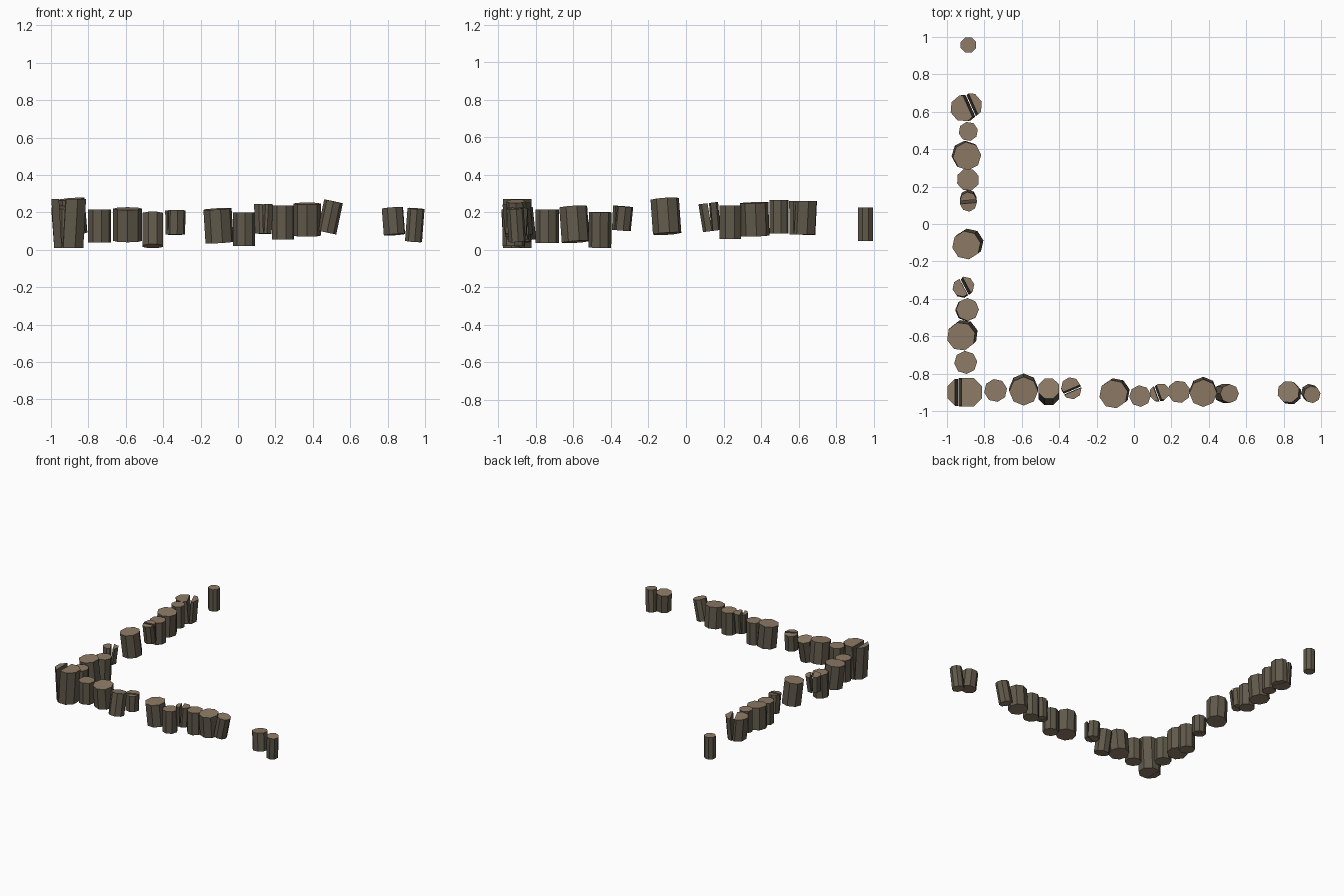
import bpy, bmesh, math
from mathutils import Vector, Matrix

if "Cube" in bpy.data.objects:
    bpy.data.objects.remove(bpy.data.objects["Cube"])


def material(name, rgb):
    m = bpy.data.materials.new(name)
    m.diffuse_color = (*rgb, 1)
    m.use_nodes = True
    m.node_tree.nodes["Principled BSDF"].inputs["Base Color"].default_value = m.diffuse_color
    return m


BARK = material("bark", (0.118, 0.100, 0.070))
CUT = material("cut_wood", (0.270, 0.196, 0.132))
SIDES = 8


def post(name, base, top, z0, z1, r, turn=22.5, split=None):
    """Octagonal log from base (x, y) to top (x, y) between heights z0 and z1.
    split = (crack angle, crack offset, opening) cleaves it into two spreading halves."""
    lean = Vector((top[0] - base[0], top[1] - base[1], z1 - z0))
    axis = lean.normalized()
    sag = r * math.hypot(axis.x, axis.y)
    mid = Vector((base[0] + top[0], base[1] + top[1], z0 + z1)) / 2
    length = (z1 - z0 - 2 * sag) / axis.z
    rot = Vector((0, 0, 1)).rotation_difference(axis).to_matrix().to_4x4()

    bm = bmesh.new()
    for side in ((1, -1) if split else (0,)):
        part = bmesh.new()
        bmesh.ops.create_cone(part, cap_ends=True, segments=SIDES, radius1=r, radius2=r,
                              depth=length, matrix=Matrix.Rotation(math.radians(turn), 4, 'Z'))
        if side:
            # keep one half, close it, push its top outwards
            a = math.radians(split[0] + 90)
            n = Vector((math.cos(a), math.sin(a), 0))
            bmesh.ops.bisect_plane(part, geom=part.verts[:] + part.edges[:] + part.faces[:],
                                   plane_co=n * split[1], plane_no=n * side, clear_inner=True)
            bmesh.ops.holes_fill(part, edges=[e for e in part.edges if e.is_boundary], sides=0)
            for v in part.verts:
                v.co += n * side * (split[2] if v.co.z > 0 else 0.002)
        bmesh.ops.recalc_face_normals(part, faces=part.faces[:])
        # sawn ends are lighter than the bark
        for f in part.faces:
            f.material_index = 1 if abs(f.normal.z) > 0.8 else 0
        tmp = bpy.data.meshes.new("part")
        part.to_mesh(tmp)
        part.free()
        bm.from_mesh(tmp)
        bpy.data.meshes.remove(tmp)
    bm.transform(Matrix.Translation(mid) @ rot)
    me = bpy.data.meshes.new(name)
    bm.to_mesh(me)
    bm.free()
    me.materials.append(BARK)
    me.materials.append(CUT)
    bpy.context.collection.objects.link(bpy.data.objects.new(name, me))


# corner log, split
post("corner_post", (-.905, -.9), (-.905, -.9), 0.01, .272, .082, 22.5, (90, .035, .017))

# front row
post("front_post_1", (-.74, -.89), (-.74, -.89), .04, .215, .062, 10)
post("front_post_2", (-.59, -.875), (-.59, -.895), .04, .228, .077, 0)
post("front_post_3", (-.455, -.918), (-.455, -.878), .008, .205, .059, 22.5)
post("front_post_4", (-.335, -.882), (-.335, -.878), .08, .212, .052, 10, (23, -.01, .008))
post("front_post_5", (-.098, -.90), (-.11, -.91), .033, .225, .077, 12)
post("front_post_6", (.032, -.92), (.032, -.92), .02, .2, .058, 5)
post("front_post_7", (.135, -.905), (.137, -.9), .085, .245, .046, 22.5, (110, .012, .009))
post("front_post_8", (.24, -.897), (.24, -.897), .056, .237, .061, 15)
post("front_post_9", (.37, -.89), (.37, -.905), .07, .253, .074, 0)
post("front_post_10", (.473, -.905), (.513, -.907), .082, .27, .051, 0)
post("front_post_11", (.837, -.907), (.825, -.897), .075, .23, .06, 18)
post("front_post_12", (.938, -.90), (.952, -.912), .04, .225, .046, 8)

# left row
post("side_post_1", (-.90, -.74), (-.90, -.74), .037, .215, .062, 5)
post("side_post_2", (-.91, -.588), (-.925, -.602), .035, .238, .077, 15)
post("side_post_3", (-.895, -.46), (-.89, -.457), .01, .203, .061, 0)
post("side_post_4", (-.915, -.345), (-.912, -.335), .1, .236, .05, 10, (118, -.01, .01))
post("side_post_5", (-.88, -.10), (-.897, -.114), .078, .28, .077, 10)
post("side_post_6", (-.886, .138), (-.886, .118), .095, .255, .045, 5, (5, 0, .008))
post("side_post_7", (-.888, .237), (-.888, .237), .058, .236, .061, 20)
post("side_post_8", (-.9, .37), (-.892, .363), .07, .256, .076, 5)
post("side_post_9", (-.886, .495), (-.886, .495), .088, .265, .052, 12)
post("side_post_10", (-.895, .622), (-.897, .625), .08, .262, .072, 18, (114, -.025, .016))
post("side_post_11", (-.886, .957), (-.886, .957), .047, .225, .044, 22.5)
